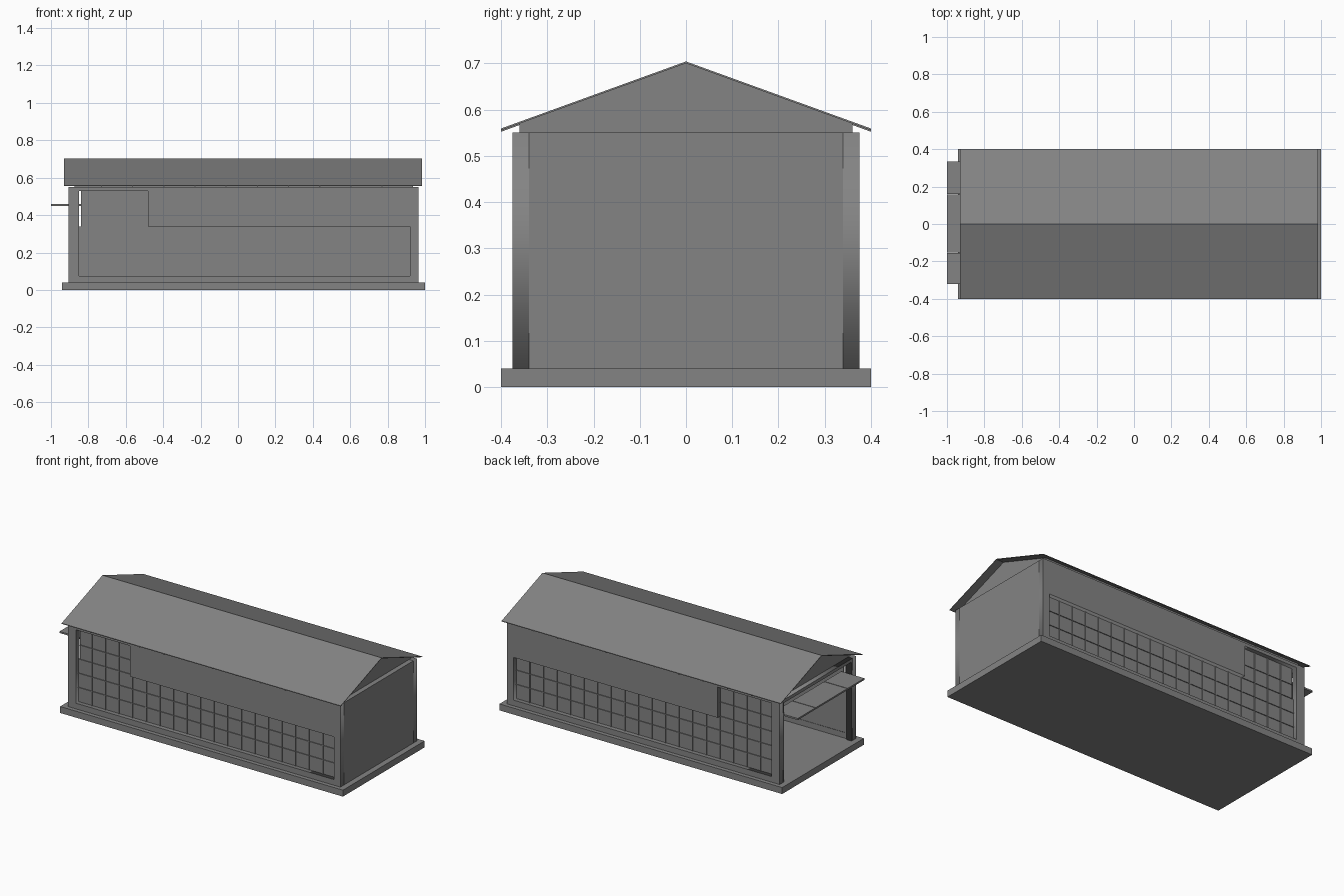
import bpy
import math

if "Cube" in bpy.data.objects:
    bpy.data.objects.remove(bpy.data.objects["Cube"])

grey = bpy.data.materials.new("plain_grey")
grey.diffuse_color = (0.23, 0.23, 0.23, 1)
grey.use_nodes = True
grey.node_tree.nodes["Principled BSDF"].inputs["Base Color"].default_value = grey.diffuse_color


def add_mesh(name, verts, faces):
    me = bpy.data.meshes.new(name)
    me.from_pydata(verts, [], faces)
    me.materials.append(grey)
    ob = bpy.data.objects.new(name, me)
    bpy.context.collection.objects.link(ob)
    return ob


def box(name, x0, x1, y0, y1, z0, z1):
    v = [(x, y, z) for x in (x0, x1) for y in (y0, y1) for z in (z0, z1)]
    f = [(0, 1, 3, 2), (4, 6, 7, 5), (0, 4, 5, 1), (2, 3, 7, 6), (0, 2, 6, 4), (1, 5, 7, 3)]
    return add_mesh(name, v, f)


def prism(name, prof, x0, x1):
    # y/z profile extruded along x
    n = len(prof)
    v = [(x, y, z) for x in (x0, x1) for y, z in prof]
    f = [tuple(reversed(range(n))), tuple(range(n, 2 * n))]
    f += [(i, (i + 1) % n, n + (i + 1) % n, n + i) for i in range(n)]
    return add_mesh(name, v, f)


def plate(name, loops, thick, place):
    # flat outline with holes, given thickness, then placed by a mapping
    cu = bpy.data.curves.new(name, 'CURVE')
    cu.dimensions = '2D'
    cu.fill_mode = 'BOTH'
    cu.extrude = thick / 2
    for loop in loops:
        sp = cu.splines.new('POLY')
        sp.points.add(len(loop) - 1)
        for p, (a, b) in zip(sp.points, loop):
            p.co = (a, b, 0, 1)
        sp.use_cyclic_u = True
    tmp = bpy.data.objects.new(name + "_curve", cu)
    bpy.context.collection.objects.link(tmp)
    bpy.context.view_layer.update()
    dg = bpy.context.evaluated_depsgraph_get()
    me = bpy.data.meshes.new_from_object(tmp.evaluated_get(dg))
    bpy.data.objects.remove(tmp)
    for v in me.vertices:
        v.co = place(*v.co)
    me.materials.clear()
    me.materials.append(grey)
    ob = bpy.data.objects.new(name, me)
    bpy.context.collection.objects.link(ob)
    return ob


def rect(a0, a1, b0, b1):
    return [(a0, b0), (a1, b0), (a1, b1), (a0, b1)]


T = 0.035                                   # wall thickness
X0, X1, Y, Z0, Z1 = -0.905, 0.965, 0.375, 0.04, 0.55
WX0, WXS, WX1 = -0.85, -0.48, 0.92          # window start, step, end
WZ0, WZL, WZT = 0.075, 0.34, 0.53           # sill, low head, tall head

# base slab
box("base_slab", -0.94, 1.0, -0.40, 0.40, 0, 0.04)

# long walls with the stepped window opening, glazing and bars
opening = [(WX0, WZ0), (WX1, WZ0), (WX1, WZL), (WXS, WZL), (WXS, WZT), (WX0, WZT)]
pane = [(WX0, WZ0), (WX1, WZ0), (WX1, WZL), (WXS, WZL), (WXS, WZT),
        (WX0 + 0.01, WZT), (WX0 + 0.01, WZL), (WX0, WZL)]
for side, s in (("front", -1), ("back", 1)):
    yc = s * (Y - T / 2)
    plate(side + "_wall", [rect(X0, X1, Z0, Z1), opening], T,
          lambda a, b, c: (a, yc - c, b))
    yg = s * (Y - 0.03)
    plate(side + "_glazing", [pane], 0.006, lambda a, b, c: (a, yg - c, b))
    ya, yb = sorted((s * (Y - 0.028), s * (Y - 0.022)))
    for i in range(1, 19):
        x = WX0 + i * (WX1 - WX0) / 19
        top = WZT if x < WXS - 0.01 else WZL
        box(f"{side}_mullion_{i}", x - 0.002, x + 0.002, ya, yb, WZ0, top)
    for j in range(1, 5):
        z = WZ0 + j * (WZL - WZ0) / 3
        box(f"{side}_window_bar_{j}", WX0 + (0.01 if j > 2 else 0), WX1 if j < 3 else WXS,
            ya, yb, z - 0.0015, z + 0.0015)

# end walls: solid at right, wide doorway at left
I = Y - T
box("right_wall", X1 - T, X1, -I, I, Z0, Z1)
door = [(-I, Z0), (-0.33, Z0), (-0.33, WZT), (0.33, WZT), (0.33, Z0), (I, Z0), (I, Z1), (-I, Z1)]
plate("left_wall", [door], T, lambda a, b, c: (X0 + T / 2 + c, a, b))

# three tilted-open panels above the doorway
for i, (a, b) in enumerate(((-0.32, -0.156), (-0.152, 0.157), (0.161, 0.333))):
    box(f"canopy_panel_{i + 1}", -1.0, -0.84, a, b, 0.449, 0.459)

# gable block set in from the walls
H, E = 0.700, 0.145 / 0.40                  # ridge height, roof slope
prism("gable_block", [(-0.36, Z1), (0.36, Z1), (0.36, H - 0.36 * E), (0, H), (-0.36, H - 0.36 * E)],
      -0.875, 0.935)

# thin folded roof sheet and the rafters beneath it
e = 0.40
prism("roof_sheet", [(-e, H - e * E), (0, H), (e, H - e * E),
                     (e, H - e * E + 0.004), (0, H + 0.004), (-e, H - e * E + 0.004)],
      -0.93, 0.985)
for i in range(10):
    x = -0.73 + i * 0.1667
    prism(f"rafter_{i + 1}", [(-e, H - e * E - 0.003), (0, H - 0.003), (e, H - e * E - 0.003),
                              (e, H - e * E), (0, H), (-e, H - e * E)], x - 0.003, x + 0.003)
